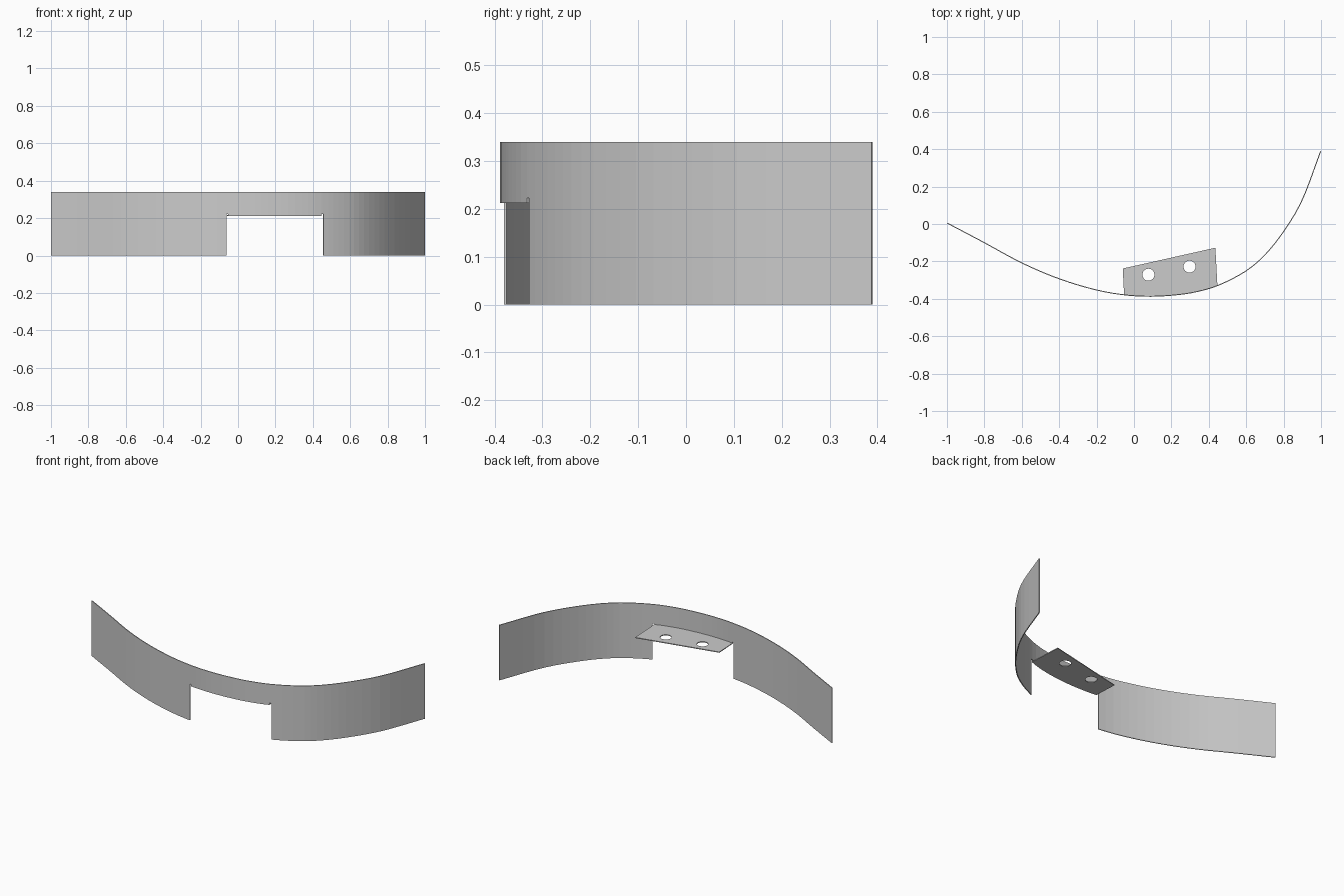
import bpy, bmesh, math
from mathutils import Vector

if "Cube" in bpy.data.objects:
    bpy.data.objects.remove(bpy.data.objects["Cube"])

T = 0.005          # sheet thickness
H = 0.34           # band height
ZN, ZR = 0.212, 0.223   # notch top, relief slit top

# Band centre line seen from above
PATH = [(-0.999, 0.005), (-0.8, -0.1), (-0.6, -0.208), (-0.4, -0.293),
        (-0.2, -0.353), (-0.05, -0.379), (0.08, -0.3865), (0.2, -0.381),
        (0.32, -0.365), (0.45, -0.328), (0.6, -0.25), (0.7, -0.165),
        (0.8, -0.04), (0.9, 0.13), (0.998, 0.389)]


def band_y(x):
    """Cubic Hermite interpolation of the path."""
    n = len(PATH)

    def slope(i):
        a, b = PATH[max(i - 1, 0)], PATH[min(i + 1, n - 1)]
        return (b[1] - a[1]) / (b[0] - a[0])
    i = max(k for k in range(n - 1) if PATH[k][0] <= x or k == 0)
    (x0, y0), (x1, y1) = PATH[i], PATH[i + 1]
    h = x1 - x0
    t = (x - x0) / h
    return ((2*t**3 - 3*t**2 + 1) * y0 + (t**3 - 2*t**2 + t) * h * slope(i)
            + (3*t**2 - 2*t**3) * y1 + (t**3 - t**2) * h * slope(i + 1))


def span(a, b, n):
    return [a + (b - a) * i / n for i in range(n)]


def finish(bm, name):
    bmesh.ops.recalc_face_normals(bm, faces=bm.faces[:])
    me = bpy.data.meshes.new(name)
    bm.to_mesh(me)
    bm.free()
    ob = bpy.data.objects.new(name, me)
    bpy.context.collection.objects.link(ob)
    mod = ob.modifiers.new("thickness", 'SOLIDIFY')
    mod.thickness = T
    mod.offset = 0
    mod.use_even_offset = True
    return ob


# Curved band with a notch and two small bend-relief slits
L0, L1, R1, R0 = -0.062, -0.053, 0.446, 0.456
xs = (span(-0.999, L0, 20) + [L0] + span(L1, R1, 14) + [R1]
      + span(R0, 0.998, 20) + [0.998])
zs = [0, ZN, ZR, H]
bm = bmesh.new()
grid = [[bm.verts.new((x, band_y(x), z)) for z in zs] for x in xs]
for i in range(len(xs) - 1):
    mid = (xs[i] + xs[i + 1]) / 2
    for j in range(3):
        in_notch = L0 < mid < R0 and j == 0
        in_slit = j == 1 and (L0 < mid < L1 or R1 < mid < R0)
        if not (in_notch or in_slit):
            bm.faces.new((grid[i][j], grid[i + 1][j],
                          grid[i + 1][j + 1], grid[i][j + 1]))
for v in [v for v in bm.verts if not v.link_faces]:
    bm.verts.remove(v)
finish(bm, "curved_band")

# Horizontal mounting tab with two bolt holes
bm = bmesh.new()
ZT = ZN + T / 2


def loop(points):
    vs = [bm.verts.new((x, y, ZT)) for x, y in points]
    for a, b in zip(vs, vs[1:] + vs[:1]):
        bm.edges.new((a, b))


front = [(x, band_y(x)) for x in span(L1, R1, 14) + [R1]]
loop(front + [(0.435, -0.127), (-0.06, -0.238)])
for cx, cy in ((0.077, -0.271), (0.297, -0.228)):
    loop([(cx + 0.032 * math.cos(a), cy + 0.032 * math.sin(a))
          for a in span(0, math.tau, 32)])
bmesh.ops.triangle_fill(bm, edges=bm.edges[:], use_beauty=True,
                        use_dissolve=False, normal=Vector((0, 0, 1)))
finish(bm, "mounting_tab")
